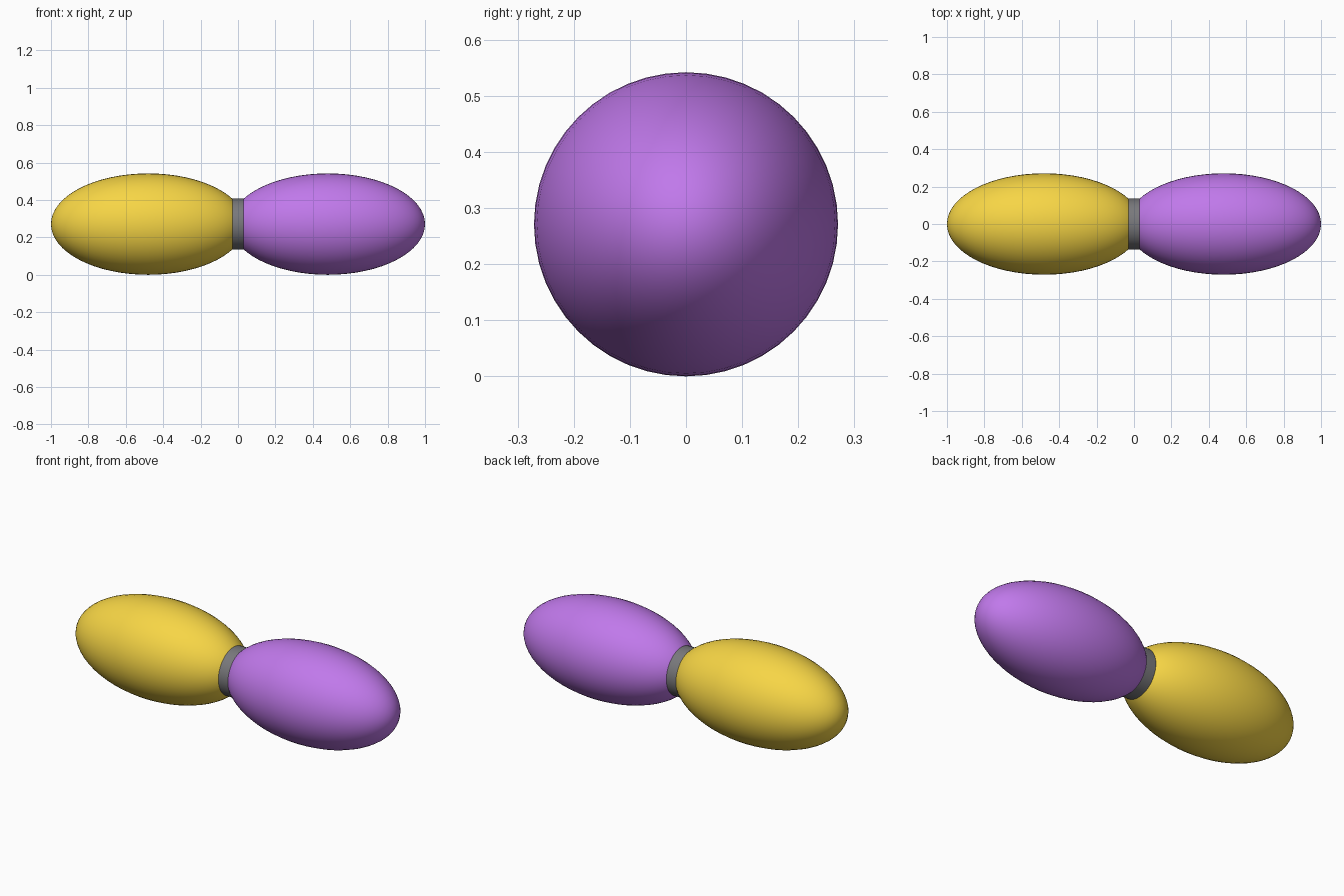
import bpy, math

if "Cube" in bpy.data.objects:
    bpy.data.objects.remove(bpy.data.objects["Cube"])

R = 0.271  # lobe radius, also height of the long axis


def paint(obj, name, color):
    mat = bpy.data.materials.new(name)
    mat.diffuse_color = color
    mat.use_nodes = True
    mat.node_tree.nodes["Principled BSDF"].inputs["Base Color"].default_value = mat.diffuse_color
    obj.data.materials.append(mat)


def lobe(name, x, color):
    # Egg-shaped half, long axis along x
    bpy.ops.mesh.primitive_uv_sphere_add(segments=48, ring_count=32, radius=1,
                                         location=(x, 0, R), rotation=(0, math.pi / 2, 0))
    obj = bpy.context.object
    obj.name = name
    obj.scale = (R, R, 0.52)
    bpy.ops.object.transform_apply(location=False, rotation=True, scale=True)
    bpy.ops.object.shade_smooth()
    paint(obj, name + "_paint", color)


lobe("left_lobe", -0.48, (0.93, 0.67, 0.06, 1))
lobe("right_lobe", 0.48, (0.53, 0.19, 0.83, 1))

# Dark band around the joint, with softened rims
bpy.ops.mesh.primitive_cylinder_add(vertices=48, radius=0.136, depth=0.076,
                                    location=(0, 0, R), rotation=(0, math.pi / 2, 0))
band = bpy.context.object
band.name = "joint_band"
bevel = band.modifiers.new("soft_rims", 'BEVEL')
bevel.width = 0.01
bevel.segments = 3
bevel.limit_method = 'ANGLE'
bpy.ops.object.shade_smooth_by_angle(angle=math.radians(40))
paint(band, "band_paint", (0.19, 0.19, 0.2, 1))
